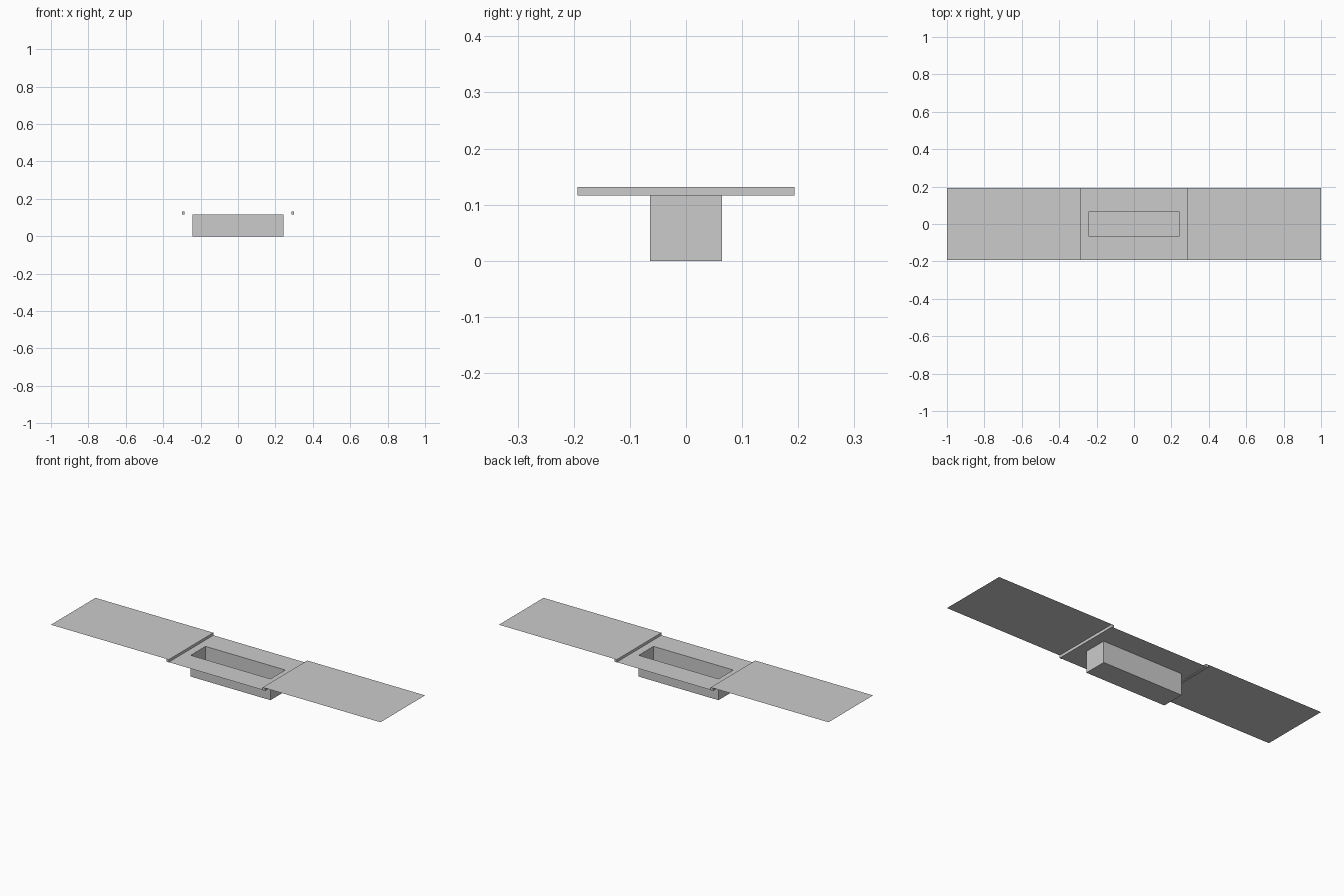
import bpy
import bmesh

cube = bpy.data.objects.get("Cube")
if cube:
    bpy.data.objects.remove(cube, do_unlink=True)

# Main dimensions
HALF_Y = 0.193
LOW, HIGH = 0.117, 0.131
STEP_IN, STEP_OUT = 0.285, 0.30
TRAY_X, TRAY_Y = 0.242, 0.064

grey = bpy.data.materials.new("plain_grey")
grey.use_nodes = True
colour = (0.6, 0.6, 0.6, 1)
grey.diffuse_color = colour
grey.node_tree.nodes["Principled BSDF"].inputs["Base Color"].default_value = colour


def finish(name, bm):
    mesh = bpy.data.meshes.new(name)
    bm.to_mesh(mesh)
    bm.free()
    mesh.materials.append(grey)
    obj = bpy.data.objects.new(name, mesh)
    bpy.context.collection.objects.link(obj)
    return obj


def ring(bm, x0, x1, hy, z):
    corners = ((x0, -hy), (x1, -hy), (x1, hy), (x0, hy))
    return [bm.verts.new((x, y, z)) for x, y in corners]


def bridge(bm, a, b):
    for i in range(4):
        j = (i + 1) % 4
        bm.faces.new((a[i], a[j], b[j], b[i]))


# Centre sheet with a rectangular opening
bm = bmesh.new()
outer = ring(bm, -STEP_IN, STEP_IN, HALF_Y, LOW)
inner = ring(bm, -TRAY_X, TRAY_X, TRAY_Y, LOW)
bridge(bm, outer, inner)
finish("centre_sheet", bm)

# Open tray hanging below the opening
bm = bmesh.new()
base = ring(bm, -TRAY_X, TRAY_X, TRAY_Y, 0)
rim = ring(bm, -TRAY_X, TRAY_X, TRAY_Y, LOW)
bridge(bm, base, rim)
bm.faces.new(base[::-1])
finish("tray", bm)

# Raised wing sheets and the step bars joining them to the centre
for side, sign in (("left", 1), ("right", -1)):
    bm = bmesh.new()
    near, far = sorted((sign * STEP_OUT, sign))
    bm.faces.new(ring(bm, near, far, HALF_Y, HIGH))
    finish(side + "_wing", bm)

    bm = bmesh.new()
    near, far = sorted((sign * STEP_IN, sign * STEP_OUT))
    bottom = ring(bm, near, far, HALF_Y, LOW - 0.001)
    top = ring(bm, near, far, HALF_Y, HIGH)
    bridge(bm, bottom, top)
    bm.faces.new(bottom[::-1])
    bm.faces.new(top)
    finish(side + "_step_bar", bm)
